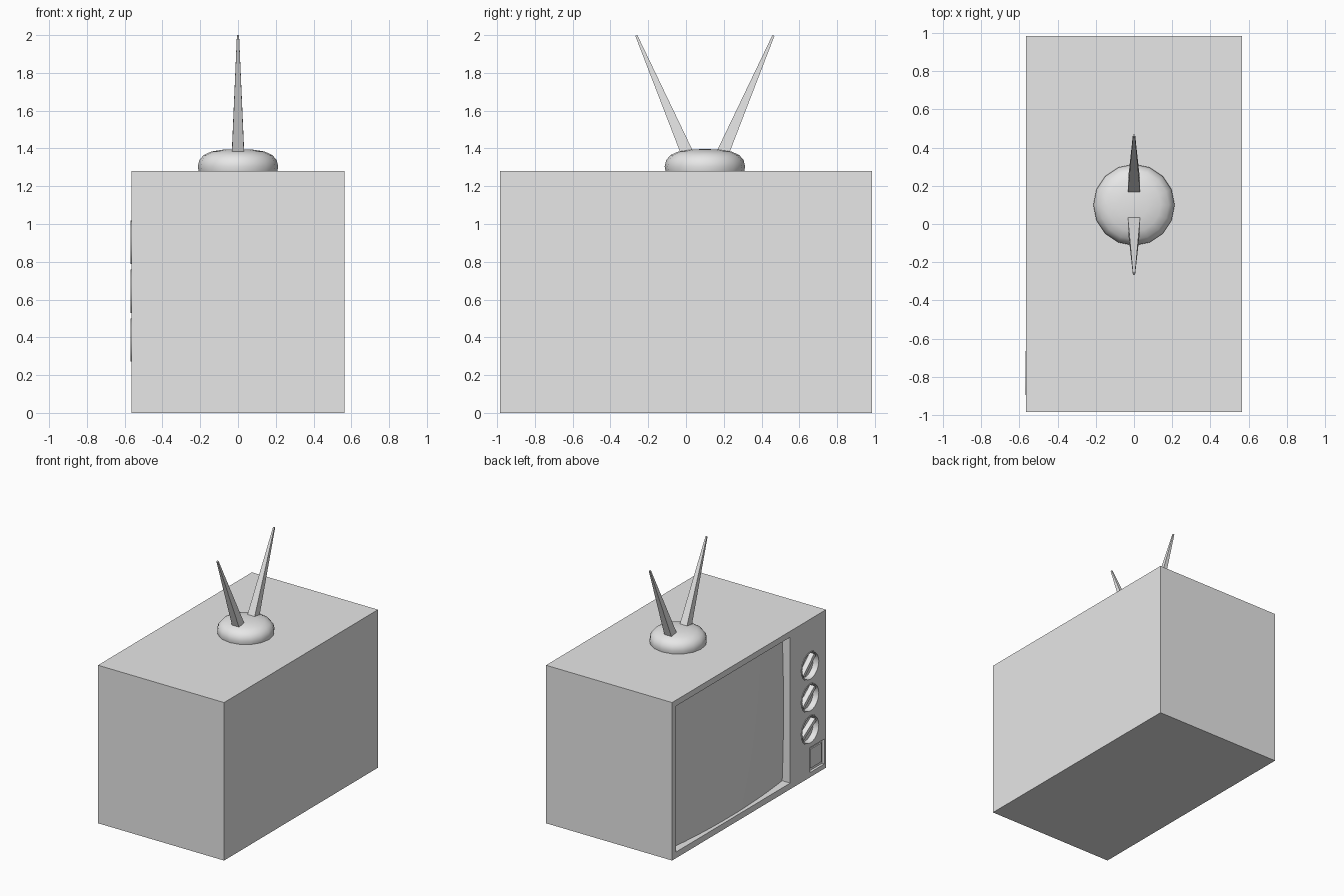
import bpy, bmesh, math
from mathutils import Matrix, Vector

cube = bpy.data.objects.get("Cube")
if cube:
    bpy.data.objects.remove(cube, do_unlink=True)

grey = bpy.data.materials.new("plain light grey")
grey.use_nodes = True
grey.diffuse_color = (0.8, 0.8, 0.8, 1)
grey.node_tree.nodes["Principled BSDF"].inputs["Base Color"].default_value = (0.8, 0.8, 0.8, 1)

FACE = -0.565                      # x of the screen side
OUT = Matrix.Rotation(-math.pi / 2, 4, 'Y')   # local z points out of the screen side


def finish(name, bm, smooth=False):
    bmesh.ops.recalc_face_normals(bm, faces=bm.faces)
    mesh = bpy.data.meshes.new(name)
    bm.to_mesh(mesh)
    bm.free()
    mesh.materials.append(grey)
    ob = bpy.data.objects.new(name, mesh)
    bpy.context.collection.objects.link(ob)
    bpy.ops.object.select_all(action='DESELECT')
    ob.select_set(True)
    bpy.context.view_layer.objects.active = ob
    if smooth:
        bpy.ops.object.shade_smooth_by_angle(angle=math.radians(40))
    return ob


def box(name, lo, hi, matrix=Matrix()):
    lo, hi = Vector(lo), Vector(hi)
    bm = bmesh.new()
    bmesh.ops.create_cube(bm, size=1)
    for v in bm.verts:
        v.co = matrix @ Vector([(lo[i] + hi[i]) / 2 + v.co[i] * (hi[i] - lo[i]) for i in range(3)])
    return finish(name, bm)


def lathe(name, profile, matrix, steps):
    bm = bmesh.new()
    verts = [bm.verts.new((r, 0, z)) for r, z in profile]
    edges = [bm.edges.new(pair) for pair in zip(verts, verts[1:])]
    bmesh.ops.spin(bm, geom=verts + edges, cent=(0, 0, 0), axis=(0, 0, 1),
                   angle=2 * math.pi, steps=steps)
    bmesh.ops.remove_doubles(bm, verts=bm.verts, dist=1e-4)
    bm.transform(matrix)
    return finish(name, bm, smooth=True)


def cut(target, cutter):
    mod = target.modifiers.new("cut", 'BOOLEAN')
    mod.operation = 'DIFFERENCE'
    mod.solver = 'EXACT'
    mod.object = cutter
    bpy.ops.object.select_all(action='DESELECT')
    target.select_set(True)
    bpy.context.view_layer.objects.active = target
    bpy.ops.object.modifier_apply(modifier=mod.name)
    bpy.data.objects.remove(cutter, do_unlink=True)


# Cabinet with recesses for the screen, the dials and the small panel
cabinet = box("cabinet", (FACE, -0.985, 0), (-FACE, 0.985, 1.28))
cut(cabinet, box("screen_cutter", (FACE - 0.1, -0.527, 0.05), (FACE + 0.09, 0.935, 1.232)))
cut(cabinet, box("panel_cutter", (FACE - 0.1, -0.965, 0.038), (FACE + 0.02, -0.78, 0.24)))

dials = [(0.903, -48), (0.645, -52), (0.386, -58)]
for z, angle in dials:
    place = Matrix.Translation((FACE, -0.781, z)) @ OUT
    cut(cabinet, lathe("dial_cutter", [(0, -0.055), (0.112, -0.055), (0.112, 0.1), (0, 0.1)],
                       place, 20))

# Bulging screen
bm = bmesh.new()
bmesh.ops.create_grid(bm, x_segments=16, y_segments=12, size=1)
for v in bm.verts:
    u, w = v.co.x, v.co.y
    bulge = 0.045 * (1 - u * u) + 0.012 * (1 - w * w)
    v.co = (FACE + 0.072 - bulge, 0.204 + 0.731 * u, 0.641 + 0.591 * w)
bm.normal_update()
screen = finish("screen", bm, smooth=True)
if screen.data.polygons[0].normal.x > 0:
    screen.data.flip_normals()

# Dials: thin rim, sunken face and a grip bar
for i, (z, angle) in enumerate(dials, 1):
    place = Matrix.Translation((FACE, -0.781, z)) @ OUT
    lathe(f"dial_{i}", [(0, -0.045), (0.106, -0.045), (0.106, 0.004), (0.115, 0.004),
                        (0.115, -0.05)], place, 20)
    box(f"dial_grip_{i}", (-0.095, -0.014, -0.046), (0.095, 0.014, -0.005),
        place @ Matrix.Rotation(math.radians(angle), 4, 'Z'))

# Small panel plate
box("panel_plate", (FACE + 0.01, -0.942, 0.062), (FACE + 0.025, -0.803, 0.216))

# Aerial base
lathe("aerial_base", [(0.208, 1.279), (0.213, 1.305), (0.205, 1.338), (0.182, 1.365),
                      (0.14, 1.384), (0.075, 1.394), (0, 1.397)],
      Matrix.Translation((0, 0.1, 0)), 16)

# Two tapered square aerials leaning apart
for name, side in (("aerial_front", -1), ("aerial_back", 1)):
    foot = Vector((0, 0.1 + side * 0.094, 1.375))
    tip = Vector((0, 0.1 + side * 0.363, 1.998))
    axis = tip - foot
    bm = bmesh.new()
    bmesh.ops.create_cone(bm, cap_ends=True, segments=4, radius1=0.046, radius2=0.008,
                          depth=axis.length,
                          matrix=Matrix.Rotation(math.pi / 4, 4, 'Z'))
    lean = Matrix.Rotation(-math.atan2(axis.y, axis.z), 4, 'X')
    bm.transform(Matrix.Translation((foot + tip) / 2) @ lean)
    finish(name, bm)
